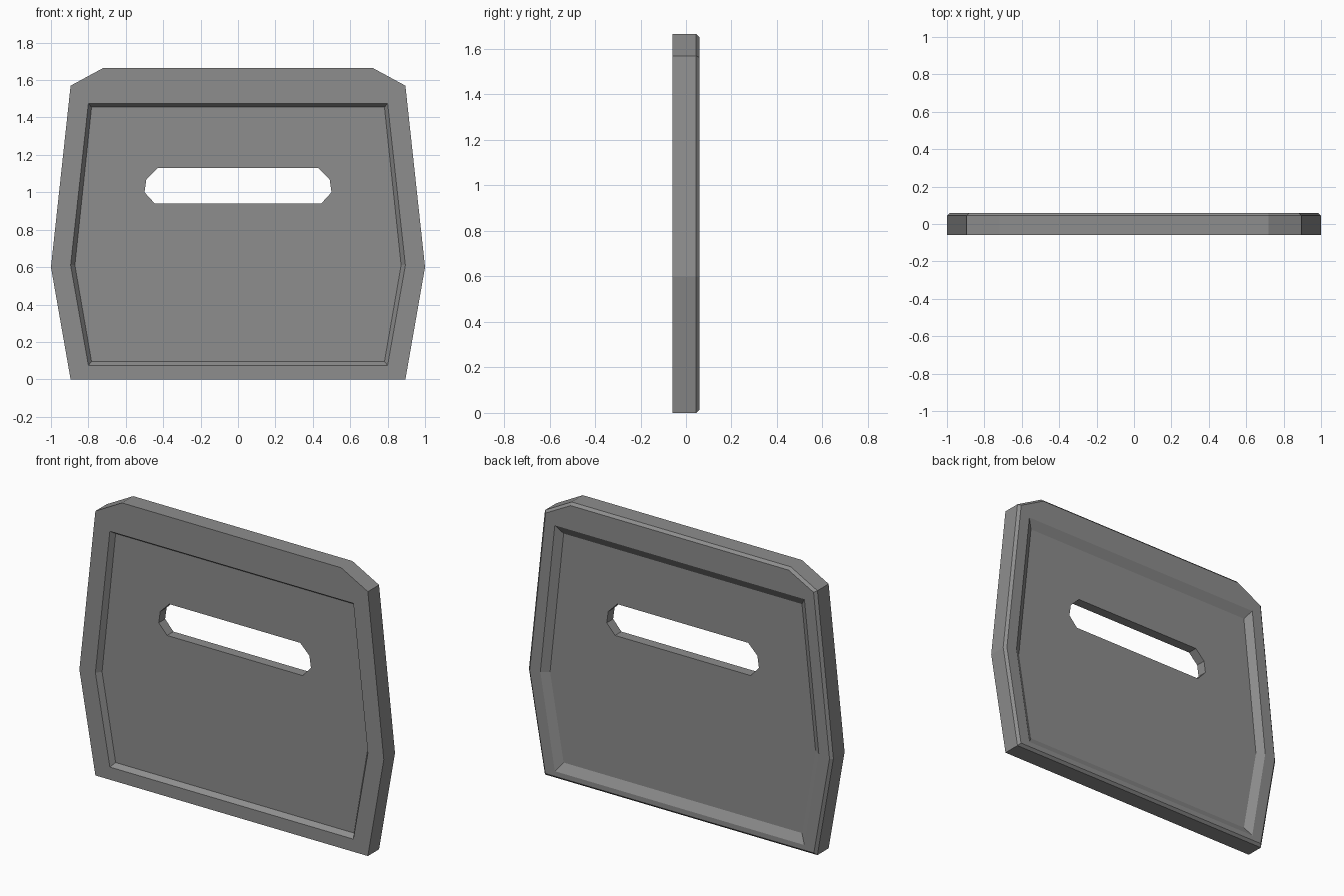
import bpy
import bmesh
from mathutils import Vector

cube = bpy.data.objects.get("Cube")
if cube:
    bpy.data.objects.remove(cube, do_unlink=True)

grey = bpy.data.materials.new("mid grey")
grey.use_nodes = True
colour = (0.27, 0.27, 0.27, 1)
grey.diffuse_color = colour
grey.node_tree.nodes["Principled BSDF"].inputs["Base Color"].default_value = colour

HALF = 0.06      # half the plate thickness
RECESS = 0.03    # depth of the panel on each side
CHAMFER = 0.015  # bevel round the back edge


def mirrored(half):
    """Close a right-hand outline with its mirror image."""
    return half + [(-x, z) for x, z in reversed(half)]


outline = mirrored([(0.895, 0), (1, 0.6), (0.895, 1.57), (0.72, 1.665)])
back_outline = mirrored([(0.882, CHAMFER), (0.985, 0.6),
                         (0.88, 1.562), (0.716, 1.65)])
slot = mirrored([(0.445, 0.94), (0.5, 1), (0.49, 1.07), (0.43, 1.13)])


def panel(bottom_x, mid_x, bottom, top):
    return mirrored([(bottom_x, bottom), (mid_x, 0.61), (bottom_x, top)])


front_rim = panel(0.8, 0.895, 0.075, 1.475)
back_rim = panel(0.82, 0.915, 0.045, 1.505)
floor = panel(0.783, 0.872, 0.095, 1.455)

bm = bmesh.new()


def ring(points, y):
    """Closed loop of edges at one depth."""
    verts = [bm.verts.new((x, y, z)) for x, z in points]
    return verts, [bm.edges.new((a, b)) for a, b in zip(verts, verts[1:] + verts[:1])]


def wall(first, second):
    """Quads joining two loops of equal size."""
    a, b = first[0], second[0]
    for i in range(len(a)):
        j = (i + 1) % len(a)
        bm.faces.new((a[i], a[j], b[j], b[i]))


def flat(outer, inner, side):
    """Flat face between a loop and the hole inside it."""
    bmesh.ops.triangle_fill(bm, edges=outer[1] + inner[1], use_beauty=True,
                            normal=Vector((0, side, 0)))


# Outer edge, with the chamfer on the back
front_edge = ring(outline, -HALF)
side_edge = ring(outline, HALF - CHAMFER)
back_edge = ring(back_outline, HALF)
wall(front_edge, side_edge)
wall(side_edge, back_edge)

# Sloped recess and slotted panel on each side
slots = []
for side, edge, rim in ((-1, front_edge, front_rim), (1, back_edge, back_rim)):
    rim_loop = ring(rim, side * HALF)
    floor_loop = ring(floor, side * (HALF - RECESS))
    slot_loop = ring(slot, side * (HALF - RECESS))
    flat(edge, rim_loop, side)
    wall(rim_loop, floor_loop)
    flat(floor_loop, slot_loop, side)
    slots.append(slot_loop)

# Walls of the through slot
wall(*slots)

bmesh.ops.recalc_face_normals(bm, faces=bm.faces)
mesh = bpy.data.meshes.new("slotted_plate")
bm.to_mesh(mesh)
bm.free()
mesh.materials.append(grey)
plate = bpy.data.objects.new("slotted_plate", mesh)
bpy.context.collection.objects.link(plate)
